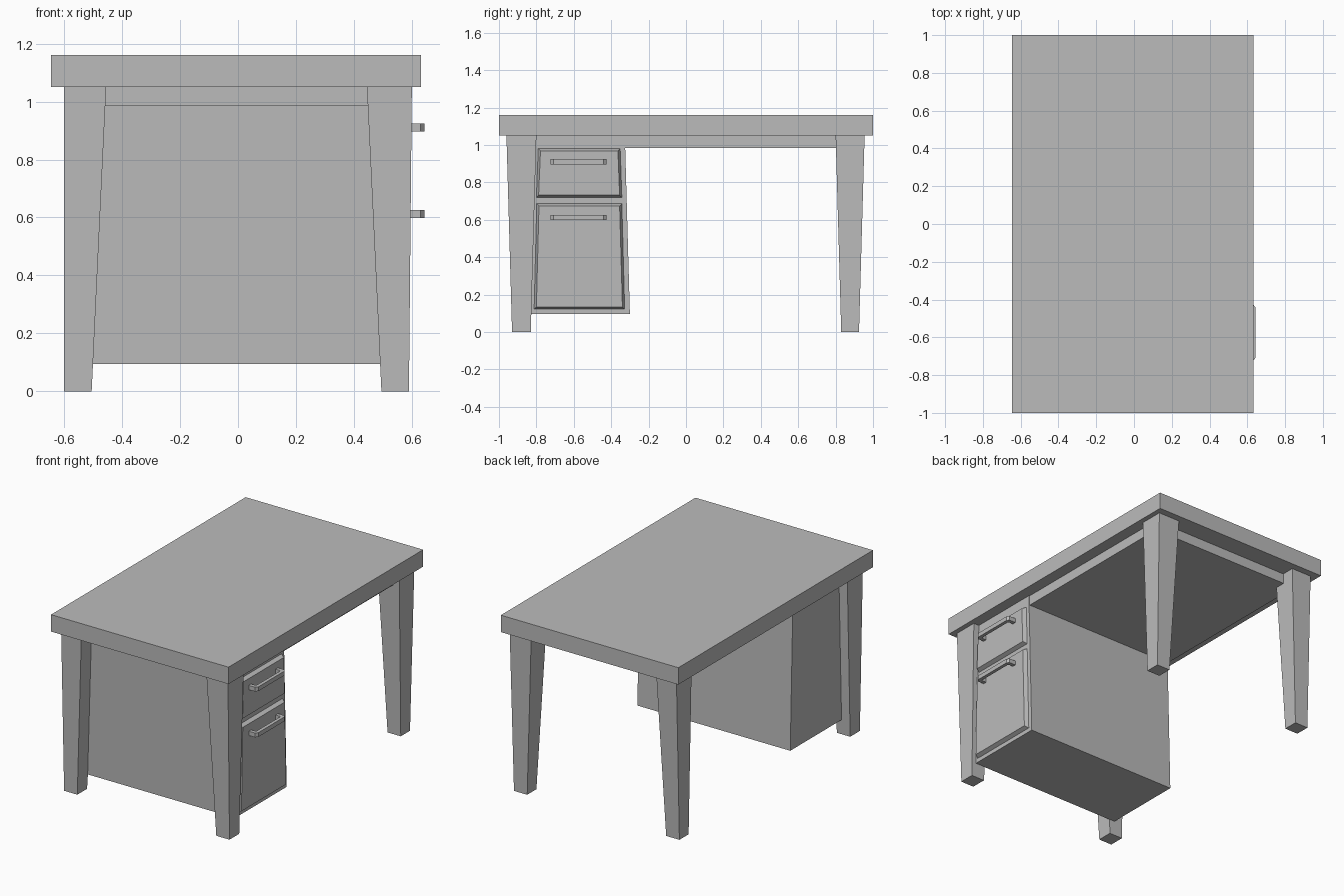
import bpy
import bmesh

default = bpy.data.objects.get("Cube")
if default:
    bpy.data.objects.remove(default, do_unlink=True)

GREY = 0.5
grey = bpy.data.materials.new("plain grey")
grey.use_nodes = True
grey.diffuse_color = (GREY, GREY, GREY, 1)
grey.node_tree.nodes["Principled BSDF"].inputs["Base Color"].default_value = (GREY, GREY, GREY, 1)


def loft(name, rings, closed=False):
    """Join rings of points with quads; cap the ends unless the loop is closed."""
    bm = bmesh.new()
    loops = [[bm.verts.new(p) for p in ring] for ring in rings]
    n = len(loops[0])
    for a, b in zip(loops, loops[1:]):
        for i in range(n):
            j = (i + 1) % n
            bm.faces.new((a[i], a[j], b[j], b[i]))
    bm.faces.new(loops[0][::-1])
    bm.faces.new(loops[-1])
    bmesh.ops.recalc_face_normals(bm, faces=bm.faces)
    mesh = bpy.data.meshes.new(name)
    bm.to_mesh(mesh)
    bm.free()
    mesh.materials.append(grey)
    obj = bpy.data.objects.new(name, mesh)
    bpy.context.collection.objects.link(obj)
    return obj


def rect(x0, x1, y0, y1, z):
    return [(x0, y0, z), (x1, y0, z), (x1, y1, z), (x0, y1, z)]


# Table top and the solid frame beneath it
loft("table_top", [rect(-0.645, 0.632, -1, 1, 1.05), rect(-0.645, 0.632, -1, 1, 1.16)])
loft("under_frame", [rect(-0.54, 0.555, -0.86, 0.87, 0.985), rect(-0.54, 0.555, -0.86, 0.87, 1.05)])

# Tapered legs: x spans at the foot and at the top for each side
for side, foot_x, top_x in (("right", (-0.60, -0.505), (-0.60, -0.455)),
                            ("left", (0.495, 0.59), (0.445, 0.60))):
    for end, foot_y, top_y in (("front", (-0.93, -0.83), (-0.96, -0.80)),
                               ("back", (0.83, 0.925), (0.80, 0.955))):
        loft(f"{end}_{side}_leg", [rect(*foot_x, *foot_y, 0), rect(*top_x, *top_y, 1.05)])

# Drawer cabinet, leaning slightly
loft("cabinet", [rect(-0.54, 0.56, -0.83, -0.30, 0.095), rect(-0.54, 0.56, -0.855, -0.327, 1.05)])


def drawer(name, z0, z1, bottom_y, top_y):
    """Raised drawer front with narrow sloped sides."""
    rings = []
    for x, inset in ((0.55, 0), (0.56, 0), (0.585, 0.012)):
        rings.append([(x, bottom_y[0] + inset, z0 + inset), (x, bottom_y[1] - inset, z0 + inset),
                      (x, top_y[1] - inset, z1 - inset), (x, top_y[0] + inset, z1 - inset)])
    loft(name, rings)


drawer("upper_drawer", 0.72, 0.98, (-0.80, -0.343), (-0.79, -0.352))
drawer("lower_drawer", 0.122, 0.686, (-0.812, -0.328), (-0.798, -0.343))


def handle(name, z):
    """Bent bar pull with chamfered corners, swept as a square section."""
    mid, half, t, h = -0.575, 0.15, 0.024, 0.014
    outer = [(0.58, half), (0.63, half), (0.643, half - 0.016)]
    inner = [(0.58, half - t), (0.617, half - t), (0.621, half - t - 0.006)]
    rings = []
    for sign, order in ((-1, 1), (1, -1)):
        for (ox, oy), (ix, iy) in list(zip(outer, inner))[::order]:
            rings.append([(ox, mid + sign * oy, z - h), (ox, mid + sign * oy, z + h),
                          (ix, mid + sign * iy, z + h), (ix, mid + sign * iy, z - h)])
    loft(name, rings)


handle("upper_handle", 0.91)
handle("lower_handle", 0.612)
